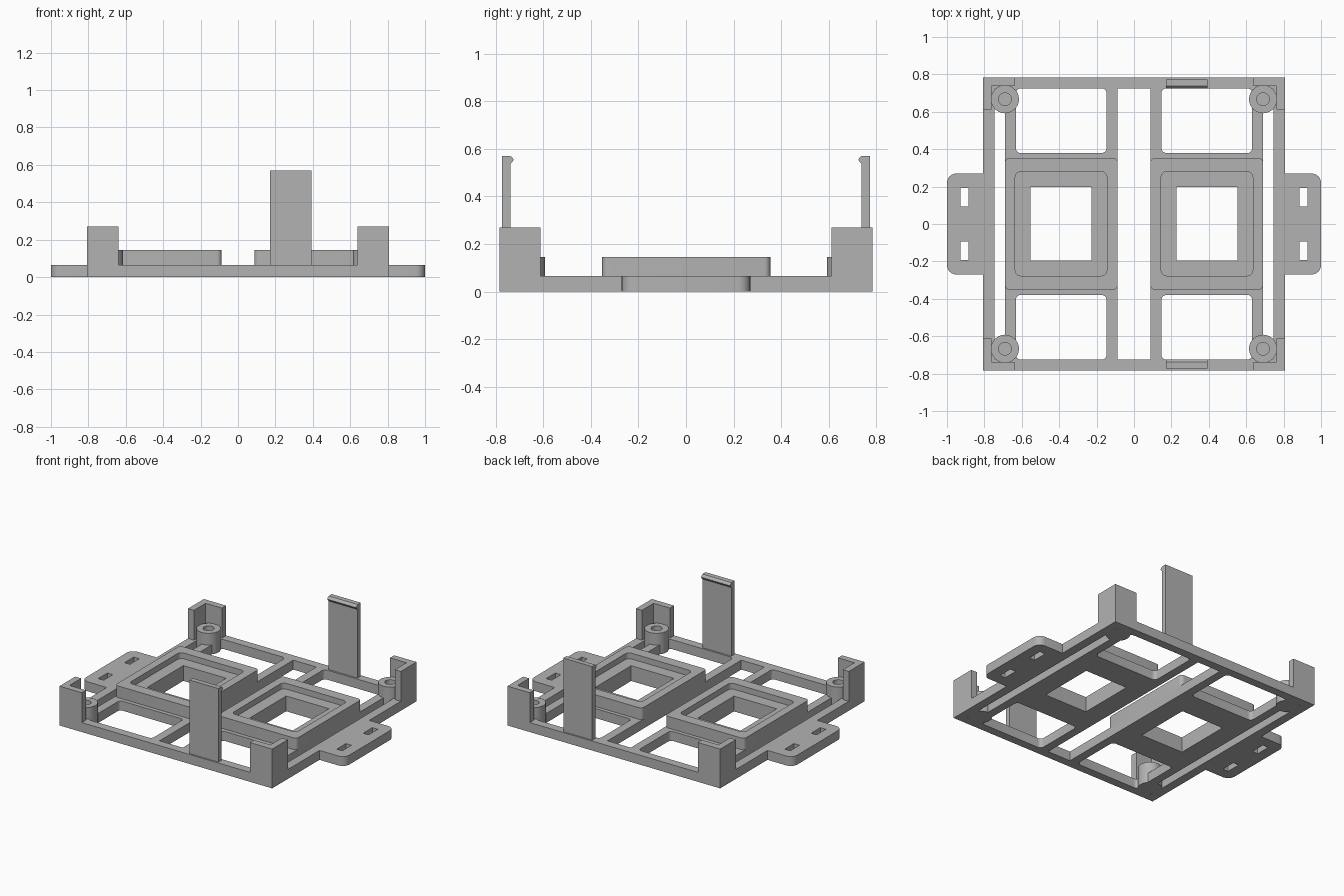
import bpy, bmesh, math

cube = bpy.data.objects.get("Cube")
if cube:
    bpy.data.objects.remove(cube, do_unlink=True)

GREY = (0.45, 0.45, 0.45, 1)
grey = bpy.data.materials.new("plain grey")
grey.use_nodes = True
grey.diffuse_color = GREY
grey.node_tree.nodes["Principled BSDF"].inputs["Base Color"].default_value = GREY

BASE, SHELF, PAD, POST, CLIP = 0.065, 0.105, 0.145, 0.27, 0.57
W, D = 0.808, 0.783          # half width and half depth of the base
SIDES = (-1, 1)


def rect(x0, x1, y0, y1, radii=0.0):
    """Rectangle outline; radii run from lower right anticlockwise."""
    if not isinstance(radii, tuple):
        radii = (radii,) * 4
    corners = ((x1, y0, -1, 1), (x1, y1, -1, -1), (x0, y1, 1, -1), (x0, y0, 1, 1))
    pts = []
    for i, ((x, y, sx, sy), r) in enumerate(zip(corners, radii)):
        if r == 0:
            pts.append((x, y))
            continue
        for k in range(7):
            a = math.radians(-90 + 90 * i + 15 * k)
            pts.append((x + sx * r + r * math.cos(a), y + sy * r + r * math.sin(a)))
    return pts


def flip(pts, sx=1, sy=1):
    return [(x * sx, y * sy) for x, y in pts]


def finish(name, bm):
    bmesh.ops.remove_doubles(bm, verts=bm.verts, dist=0.0001)
    bmesh.ops.recalc_face_normals(bm, faces=bm.faces)
    mesh = bpy.data.meshes.new(name)
    bm.to_mesh(mesh)
    bm.free()
    mesh.materials.append(grey)
    obj = bpy.data.objects.new(name, mesh)
    bpy.context.collection.objects.link(obj)
    bpy.ops.object.select_all(action="DESELECT")
    obj.select_set(True)
    bpy.context.view_layer.objects.active = obj
    bpy.ops.object.shade_smooth_by_angle(angle=math.radians(32))
    return obj


def slab(name, outlines, z0, z1):
    """Flat plate: first outline is the edge, the rest are holes."""
    curve = bpy.data.curves.new(name, "CURVE")
    curve.dimensions, curve.fill_mode = "2D", "BOTH"
    curve.extrude = (z1 - z0) / 2
    for pts in outlines:
        spline = curve.splines.new("POLY")
        spline.points.add(len(pts) - 1)
        for p, (x, y) in zip(spline.points, pts):
            p.co = (x, y, 0, 1)
        spline.use_cyclic_u = True
    temp = bpy.data.objects.new(name + " outline", curve)
    bpy.context.collection.objects.link(temp)
    bpy.context.view_layer.update()
    mesh = bpy.data.meshes.new_from_object(
        temp.evaluated_get(bpy.context.evaluated_depsgraph_get()))
    bm = bmesh.new()
    bm.from_mesh(mesh)
    bmesh.ops.translate(bm, verts=bm.verts, vec=(0, 0, (z0 + z1) / 2))
    bpy.data.objects.remove(temp, do_unlink=True)
    bpy.data.curves.remove(curve)
    bpy.data.meshes.remove(mesh)
    return finish(name, bm)


def lathe(name, profile, x, y):
    bm = bmesh.new()
    verts = [bm.verts.new((r, 0, z)) for r, z in profile]
    edges = [bm.edges.new(pair) for pair in zip(verts, verts[1:])]
    bmesh.ops.spin(bm, geom=verts + edges, cent=(0, 0, 0), axis=(0, 0, 1),
                   angle=math.tau, steps=40)
    bmesh.ops.translate(bm, verts=bm.verts, vec=(x, y, 0))
    return finish(name, bm)


# Base plate with long slots, windows and pad openings
opening = rect(0.228, 0.553, -0.195, 0.197)
window = rect(0.147, 0.632, 0.38, 0.725, 0.025)
side_slot = rect(0.69, 0.747, -0.725, 0.725)
holes = [rect(-0.088, 0.088, -0.725, 0.725)]
for sx in SIDES:
    holes += [flip(opening, sx), flip(side_slot, sx)]
    holes += [flip(window, sx, sy) for sy in SIDES]
slab("base_frame", [rect(-W, W, -D, D)] + holes, 0, BASE)

# Raised pads with a stepped recess, and slotted side tabs
pad = rect(0.088, 0.69, -0.352, 0.354, 0.025)
recess = rect(0.145, 0.635, -0.277, 0.28, 0.03)
tab = rect(W, 1, -0.27, 0.27, (0.05, 0.05, 0, 0))
strap_slot = rect(0.885, 0.927, 0.093, 0.193)
for sx, side in zip(SIDES, ("right", "left")):
    slab(side + "_pad_shelf", [flip(pad, sx), flip(opening, sx)], BASE, SHELF)
    slab(side + "_pad_rim", [flip(pad, sx), flip(recess, sx)], SHELF, PAD)
    slab(side + "_tab", [flip(tab, sx)] + [flip(strap_slot, sx, sy) for sy in SIDES],
         0, BASE)

# Corner posts and screw bosses
post = [(W, D), (0.638, D), (0.638, 0.738), (0.763, 0.738), (0.763, 0.612), (W, 0.612)]
boss = [(0, 0), (0.075, 0), (0.075, PAD), (0.034, PAD), (0.034, BASE), (0, BASE)]
for sx, side in zip(SIDES, ("right", "left")):
    for sy, end in zip(SIDES, ("front", "back")):
        slab(f"{end}_{side}_corner_post", [flip(post, sx, sy)], BASE, POST)
        lathe(f"{end}_{side}_screw_boss", boss, sx * 0.69, sy * 0.667)

# Tall snap clips with hooked tips facing inward
clip = [(0.772, BASE), (0.772, CLIP), (0.738, CLIP), (0.727, 0.561), (0.724, 0.553),
        (0.728, 0.546), (0.738, 0.536), (0.738, BASE)]
for sy, end in zip(SIDES, ("front", "back")):
    bm = bmesh.new()
    face = bm.faces.new([bm.verts.new((0.172, sy * y, z)) for y, z in clip])
    grown = bmesh.ops.extrude_face_region(bm, geom=[face], use_keep_orig=True)["geom"]
    bmesh.ops.translate(bm, vec=(0.22, 0, 0),
                        verts=[v for v in grown if isinstance(v, bmesh.types.BMVert)])
    finish(end + "_snap_clip", bm)
